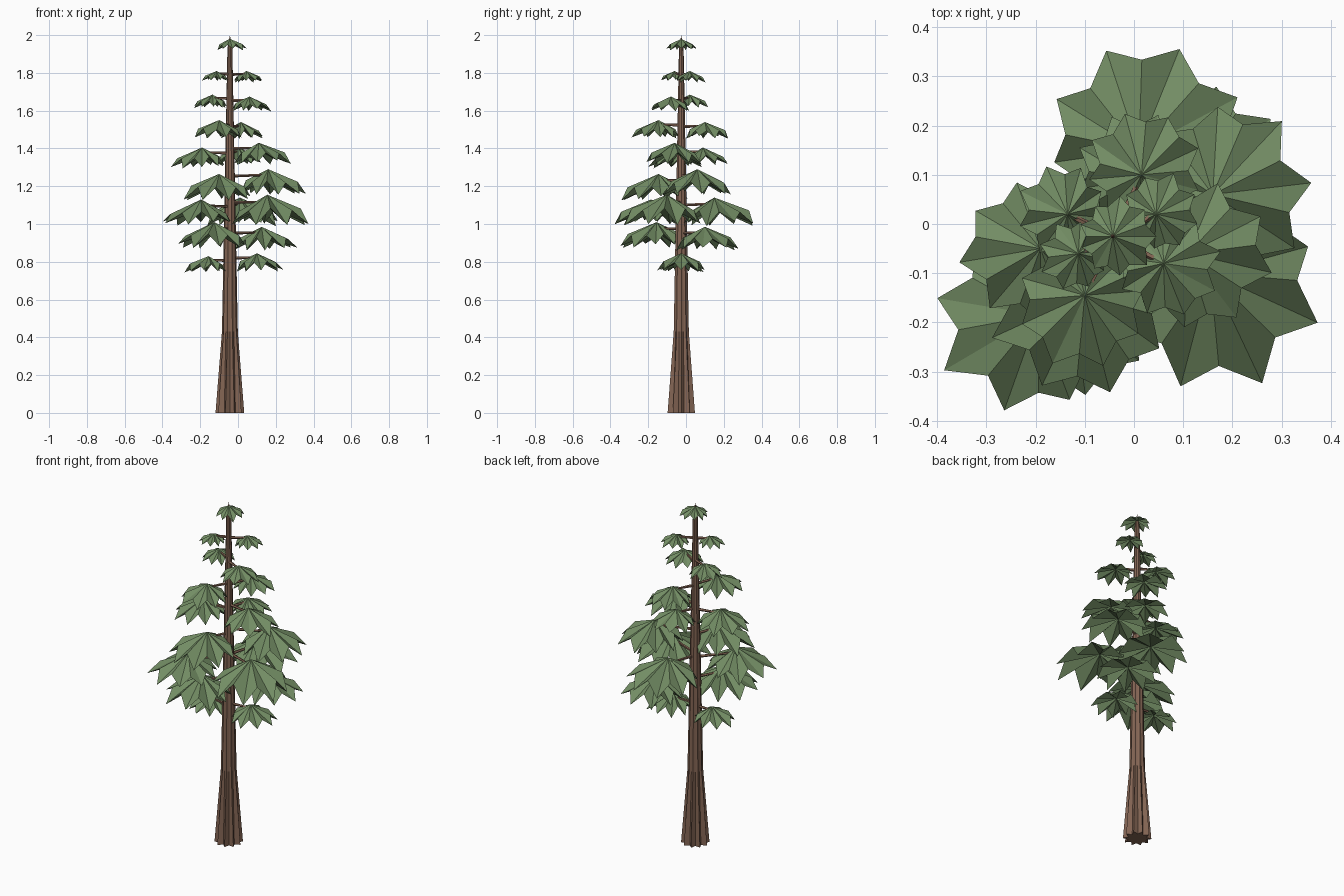
import bpy, bmesh, math, random
from mathutils import Vector

random.seed(4)
cube = bpy.data.objects.get("Cube")
if cube:
    bpy.data.objects.remove(cube)


def material(name, rgb):
    m = bpy.data.materials.new(name)
    m.use_nodes = True
    m.diffuse_color = (*rgb, 1)
    m.node_tree.nodes["Principled BSDF"].inputs["Base Color"].default_value = (*rgb, 1)
    return m


BARK = material("brown bark", (0.23, 0.13, 0.088))
LEAF = material("needle green", (0.17, 0.265, 0.127))
AXIS = Vector((-0.043, -0.025, 0))


def finish(bm, name, mat):
    bmesh.ops.recalc_face_normals(bm, faces=bm.faces)
    mesh = bpy.data.meshes.new(name)
    bm.to_mesh(mesh)
    bm.free()
    mesh.materials.append(mat)
    obj = bpy.data.objects.new(name, mesh)
    bpy.context.collection.objects.link(obj)


def bridge(bm, low, high):
    n = len(low)
    for i in range(n):
        bm.faces.new((low[i], low[(i + 1) % n], high[(i + 1) % n], high[i]))


# Trunk: deep flutes at the flared base that fade upwards, tapering to a point
def trunk(flutes=10):
    bm = bmesh.new()
    prev = None
    for z, r, groove in ((0, 0.076, 0.66), (0.43, 0.042, 0.88),
                         (1.0, 0.031, 0.93), (1.93, 0.013, 0.95)):
        ring = []
        for i in range(flutes * 2):
            a = math.pi * i / flutes
            d = r * (groove if i % 2 else 1)
            ring.append(bm.verts.new(AXIS + Vector((d * math.cos(a), d * math.sin(a), z))))
        if prev:
            bridge(bm, prev, ring)
        else:
            bm.faces.new(ring[::-1])
        prev = ring
    tip = bm.verts.new(AXIS + Vector((0, 0, 2)))
    for i in range(len(prev)):
        bm.faces.new((prev[i], prev[(i + 1) % len(prev)], tip))
    finish(bm, "trunk", BARK)


# Thin tapered branch from the trunk to the underside of a bough
def branch(name, end):
    start = AXIS + Vector((0, 0, end.z - 0.005))
    side = (end - start).cross(Vector((0, 0, 1))).normalized()
    bm = bmesh.new()
    rings = []
    for p, r in ((start, 0.009), (end, 0.005)):
        rings.append([bm.verts.new(p + side * r * math.cos(a) + Vector((0, 0, r * math.sin(a))))
                      for a in (math.tau * k / 5 for k in range(5))])
    bridge(bm, *rings)
    bm.faces.new(rings[0])
    bm.faces.new(rings[1])
    finish(bm, name, BARK)


# Drooping pleated bough: low pointed tips between higher notches, closed below.
# It reaches furthest away from the trunk, swung round by turn degrees.
def bough(name, x, y, z, r, turn=0, tips=9):
    apex = Vector((x, y, z))
    out = apex - AXIS
    heading = math.atan2(out.y, out.x) + math.radians(turn)
    bm = bmesh.new()
    rim = []
    for i in range(tips * 2):
        a = math.pi * i / tips
        reach = r * (0.87 + 0.13 * math.cos(a)) * random.uniform(0.94, 1.03)
        drop = 0.6 * r * random.uniform(0.9, 1.12)
        if i % 2:
            reach *= 0.79
            drop *= 0.53
        a += heading
        rim.append(bm.verts.new(apex + Vector((reach * math.cos(a), reach * math.sin(a), -drop))))
    top = bm.verts.new(apex)
    under = bm.verts.new(apex - Vector((0, 0, 0.25 * r)))
    for i in range(len(rim)):
        j = (i + 1) % len(rim)
        bm.faces.new((rim[i], rim[j], top))
        bm.faces.new((rim[j], rim[i], under))
    finish(bm, name, LEAF)


trunk()
bough("crown_bough", AXIS.x, AXIS.y, 1.98, 0.092)

# Tiers from the top down: apex x, y, z, outward reach and optional turn of every bough
tiers = (
    ((-0.113, -0.06, 1.81, 0.082), (0.045, 0.02, 1.81, 0.092)),
    ((-0.135, 0.02, 1.685, 0.107), (0.06, -0.08, 1.675, 0.12)),
    ((-0.1, -0.145, 1.55, 0.15), (0.015, 0.1, 1.54, 0.135)),
    ((-0.19, -0.05, 1.405, 0.167), (0.11, -0.06, 1.43, 0.172), (0, 0.09, 1.405, 0.14)),
    ((-0.1, -0.145, 1.265, 0.21), (0.16, 0.06, 1.29, 0.205, -16)),
    ((-0.195, -0.185, 1.13, 0.215, -16), (0.155, -0.1, 1.155, 0.245, -44),
     (0.01, 0.15, 1.14, 0.228, -5)),
    ((-0.125, -0.155, 1.01, 0.21), (0.125, 0.1, 0.985, 0.195)),
    ((-0.155, -0.02, 0.83, 0.13), (0.1, -0.025, 0.845, 0.147)),
)
for t, tier in enumerate(tiers, 1):
    for b, (x, y, z, r, *turn) in enumerate(tier, 1):
        bough(f"bough_{t}_{b}", x, y, z, r, *turn)
        branch(f"branch_{t}_{b}", Vector((x, y, z - 0.15 * r)))
